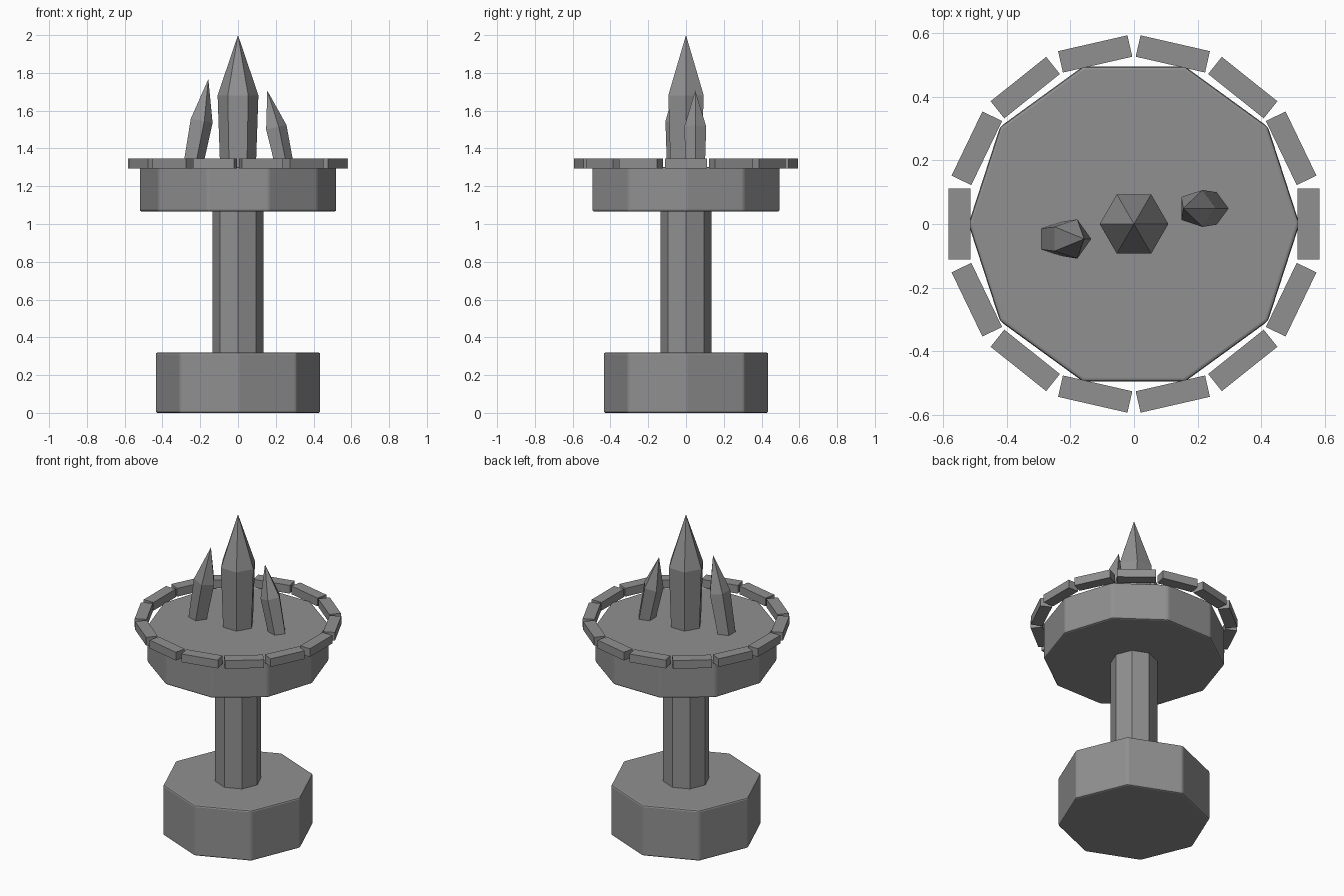
import bpy, bmesh, math
from mathutils import Vector, Matrix

if "Cube" in bpy.data.objects:
    bpy.data.objects.remove(bpy.data.objects["Cube"])

stone = bpy.data.materials.new("grey_stone")
stone.diffuse_color = (0.28, 0.28, 0.28, 1)
stone.use_nodes = True
stone.node_tree.nodes["Principled BSDF"].inputs["Base Color"].default_value = stone.diffuse_color


def make_object(name, bm):
    bmesh.ops.recalc_face_normals(bm, faces=bm.faces[:])
    mesh = bpy.data.meshes.new(name)
    bm.to_mesh(mesh)
    bm.free()
    mesh.materials.append(stone)
    obj = bpy.data.objects.new(name, mesh)
    bpy.context.collection.objects.link(obj)
    return obj


def ring(bm, sides, radius, z):
    return [bm.verts.new((radius * math.cos(math.tau * i / sides),
                          radius * math.sin(math.tau * i / sides), z))
            for i in range(sides)]


def bridge(bm, a, b):
    n = len(a)
    for i in range(n):
        bm.faces.new((a[i], a[(i + 1) % n], b[(i + 1) % n], b[i]))


def prism(name, sides, radius, z0, z1, bevel=0):
    bm = bmesh.new()
    low, high = ring(bm, sides, radius, z0), ring(bm, sides, radius, z1)
    bridge(bm, low, high)
    bm.faces.new(low[::-1])
    bm.faces.new(high)
    obj = make_object(name, bm)
    if bevel:
        mod = obj.modifiers.new("soft_edges", "BEVEL")
        mod.width = bevel
        mod.segments = 2
    return obj


def crystal(name, sides, base, tip, r_base, r_mid, mid):
    """Shaft widening to a shoulder, then a point; leans from base to tip."""
    base, tip = Vector(base), Vector(tip)
    axis = tip - base
    bm = bmesh.new()
    low = ring(bm, sides, r_base, -0.02)
    shoulder = ring(bm, sides, r_mid, axis.length * mid)
    apex = bm.verts.new((0, 0, axis.length))
    bridge(bm, low, shoulder)
    bm.faces.new(low[::-1])
    for i in range(sides):
        bm.faces.new((shoulder[i], shoulder[(i + 1) % sides], apex))
    lean = Matrix.Rotation(math.atan2(axis.x, axis.z), 4, 'Y')
    bmesh.ops.transform(bm, matrix=Matrix.Translation(base) @ lean, verts=bm.verts[:])
    return make_object(name, bm)


# Pedestal
prism("base", 8, 0.437, 0.0, 0.32, 0.01)
prism("column", 8, 0.135, 0.30, 1.08)
prism("top_plate", 10, 0.521, 1.066, 1.303, 0.01)

# Ring of rim blocks
COUNT = 14
bm = bmesh.new()
for i in range(COUNT):
    place = (Matrix.Rotation(math.tau * i / COUNT, 4, 'Z')
             @ Matrix.Translation((0.549, 0, 1.3205))
             @ Matrix.Diagonal((0.069, 0.224, 0.052, 1)))
    bmesh.ops.create_cube(bm, size=1, matrix=place)
make_object("rim_blocks", bm)

# Crystals
crystal("centre_crystal", 6, (0, 0, 1.30), (0, 0, 2.0), 0.094, 0.108, 0.545)
crystal("left_crystal", 5, (-0.245, -0.047, 1.30), (-0.157, -0.047, 1.767), 0.056, 0.065, 0.53)
crystal("right_crystal", 5, (0.243, 0.049, 1.30), (0.155, 0.049, 1.706), 0.053, 0.061, 0.52)
